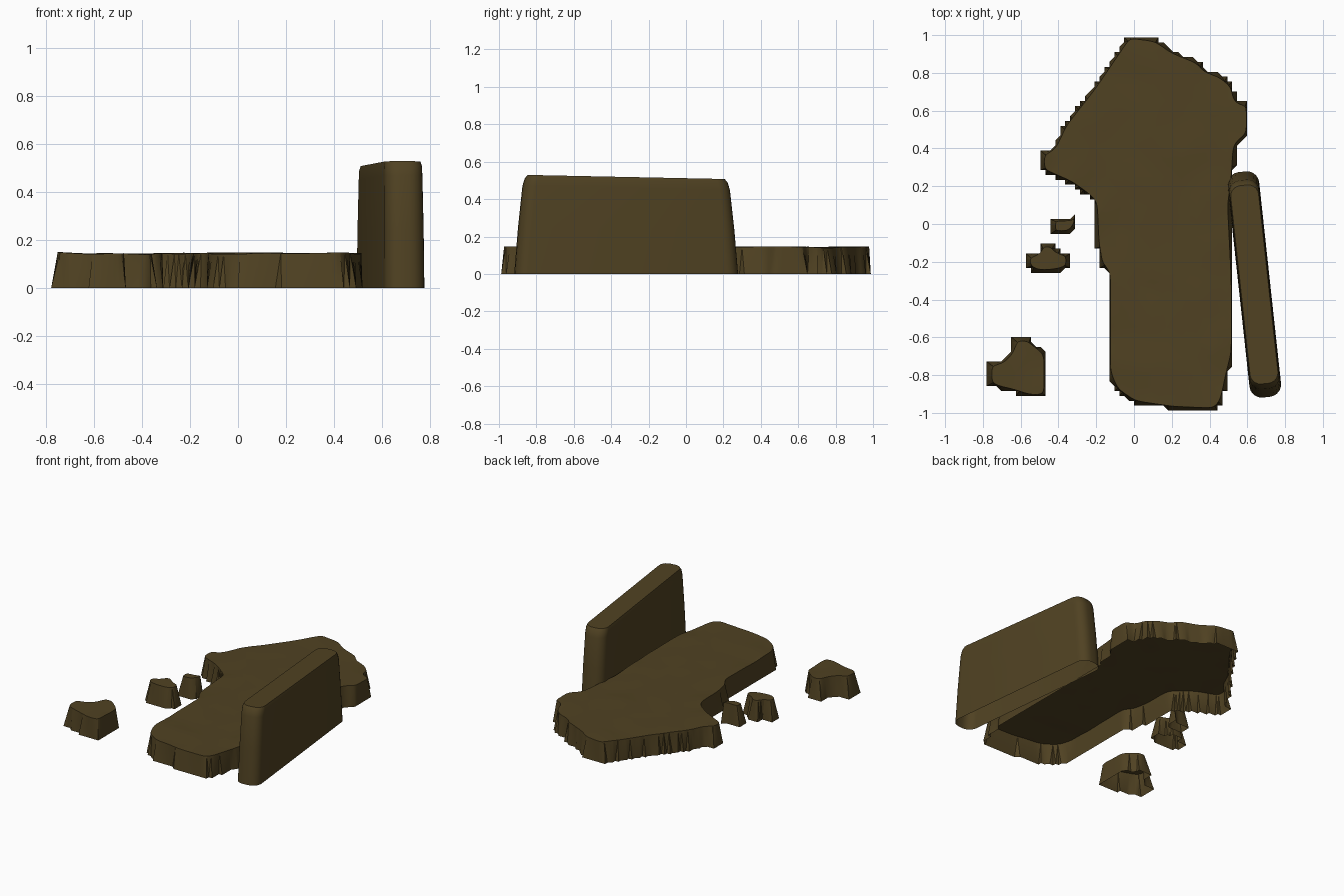
import bpy, bmesh, math
from mathutils import Vector, Matrix, noise

cube = bpy.data.objects.get("Cube")
if cube:
    bpy.data.objects.remove(cube)

# One earthy brown for everything
COLOUR = (0.08, 0.054, 0.016, 1)
earth = bpy.data.materials.new("earth brown")
earth.use_nodes = True
earth.diffuse_color = COLOUR
shader = earth.node_tree.nodes["Principled BSDF"]
shader.inputs["Base Color"].default_value = COLOUR
shader.inputs["Roughness"].default_value = 0.9

GRID = 0.026     # step size of the ragged foot
HEIGHT = 0.144


def finish(bm, name, angle):
    bmesh.ops.remove_doubles(bm, verts=bm.verts, dist=0.0005)
    bmesh.ops.recalc_face_normals(bm, faces=bm.faces)
    mesh = bpy.data.meshes.new(name)
    bm.to_mesh(mesh)
    bm.free()
    obj = bpy.data.objects.new(name, mesh)
    bpy.context.collection.objects.link(obj)
    mesh.materials.append(earth)
    bpy.ops.object.select_all(action='DESELECT')
    obj.select_set(True)
    bpy.context.view_layer.objects.active = obj
    bpy.ops.object.shade_smooth_by_angle(angle=math.radians(angle))


def resample(points, step):
    """Evenly spaced points along a closed outline."""
    out = []
    for a, b in zip(points, points[1:] + points[:1]):
        a, b = Vector(a), Vector(b)
        n = max(1, round((b - a).length / step))
        out += [a.lerp(b, i / n) for i in range(n)]
    return out


def relax(points, passes):
    for _ in range(passes):
        points = [(points[i - 1] + p + points[(i + 1) % len(points)]) / 3
                  for i, p in enumerate(points)]
    return points


def inset(points, amount):
    """Move a clockwise outline inwards."""
    out = []
    for i, p in enumerate(points):
        t = (points[(i + 1) % len(points)] - points[i - 1]).normalized()
        out.append(p + Vector((t.y, -t.x)) * amount)
    return out


def skirt(bm, rings):
    for low, high in zip(rings, rings[1:]):
        for i in range(len(low)):
            bm.faces.new((low[i - 1], low[i], high[i], high[i - 1]))


def cliff(name, outline, amount, passes):
    """Open-bottomed mound: stepped foot, smooth rim, gently uneven top."""
    line = resample(outline, 0.012)
    foot = [Vector((round(p.x / GRID) * GRID, round(p.y / GRID) * GRID)) for p in line]
    rim = inset(relax(line, passes), amount)
    bm = bmesh.new()
    low = [bm.verts.new((p.x, p.y, 0)) for p in foot]
    high = [bm.verts.new((p.x, p.y, HEIGHT)) for p in rim]
    skirt(bm, [low, high])
    top = bm.faces.new(high)
    # Slice the top into a grid so that it can undulate
    for axis in (Vector((1, 0, 0)), Vector((0, 1, 0))):
        for k in range(-12, 13):
            faces = [f for f in bm.faces if all(v.co.z > HEIGHT - 0.001 for v in f.verts)]
            geom = faces + list({e for f in faces for e in f.edges}) \
                + list({v for f in faces for v in f.verts})
            bmesh.ops.bisect_plane(bm, geom=geom, plane_co=axis * (k * 0.08 + 0.013),
                                   plane_no=axis, dist=0.0001)
    for v in bm.verts:
        if v.co.z > HEIGHT / 2:
            v.co.z += 0.007 * noise.noise(Vector((v.co.x, v.co.y, 0)) * 6)
    bmesh.ops.triangulate(bm, faces=bm.faces)
    finish(bm, name, 35)


# Main ground slab, outline clockwise from the back tip
cliff("ground_slab", [
    (-.03, 1), (.12, .98), (.2, .92), (.35, .86), (.37, .82), (.46, .79), (.53, .73),
    (.54, .65), (.61, .64), (.61, .47), (.54, .42), (.53, .25), (.51, .1), (.53, -.3),
    (.53, -.68), (.5, -.8), (.47, -.94), (.43, -.99), (.2, -.98), (0, -.95),
    (-.1, -.88), (-.14, -.78), (-.14, -.25), (-.18, -.22), (-.2, -.1), (-.21, .12),
    (-.33, .21), (-.49, .28), (-.49, .38), (-.43, .4), (-.37, .53), (-.22, .72),
    (-.05, .97)], 0.015, 8)

# Separate rocks beside it
cliff("small_rock", [(-.43, .03), (-.34, .03), (-.3, .05), (-.3, 0), (-.34, -.05),
                     (-.43, -.05)], 0.014, 6)
cliff("middle_rock", [(-.5, -.1), (-.42, -.1), (-.42, -.14), (-.34, -.15), (-.34, -.24),
                      (-.44, -.26), (-.52, -.26), (-.57, -.23), (-.57, -.16),
                      (-.5, -.15)], 0.018, 10)
cliff("large_rock", [(-.64, -.6), (-.54, -.6), (-.53, -.64), (-.46, -.67), (-.46, -.92),
                     (-.57, -.92), (-.6, -.9), (-.77, -.86), (-.77, -.73), (-.7, -.73),
                     (-.64, -.66)], 0.016, 14)


# Tall wall: stacked rounded rectangles, turned slightly
def rounded_rectangle(half_x, half_y, radius):
    points = []
    for k, (sx, sy) in enumerate(((1, 1), (-1, 1), (-1, -1), (1, -1))):
        for j in range(6):
            a = math.pi / 2 * (k + j / 5)
            points.append(Vector((sx * (half_x - radius) + radius * math.cos(a),
                                  sy * (half_y - radius) + radius * math.sin(a), 0)))
    return points


bm = bmesh.new()
turn = Matrix.Translation((0.637, -0.32, 0)) @ Matrix.Rotation(math.radians(6.2), 4, 'Z')
rings = []
for z, half_x, half_y, radius in ((0, .084, .6, .065), (.24, .083, .58, .065),
                                  (.46, .08, .556, .062), (.5, .079, .543, .06),
                                  (.518, .074, .528, .055)):
    ring = []
    for p in rounded_rectangle(half_x, half_y, radius):
        co = turn @ p
        co.z = z * (1 - 0.04 * (co.y + 0.3))
        ring.append(bm.verts.new(co))
    rings.append(ring)
skirt(bm, rings)
bm.faces.new(rings[-1])
finish(bm, "wall", 40)
